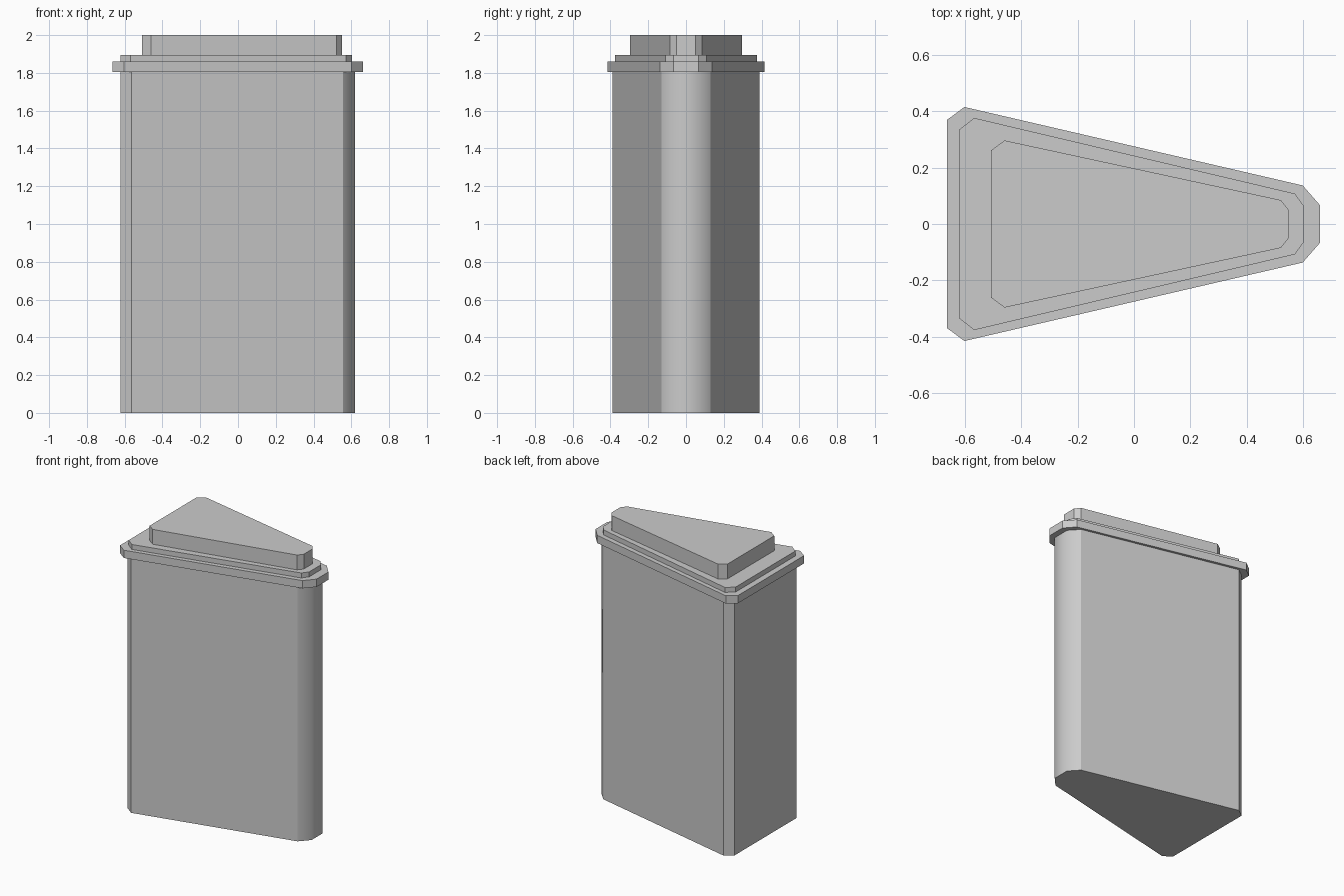
import bpy
import bmesh

if "Cube" in bpy.data.objects:
    bpy.data.objects.remove(bpy.data.objects["Cube"])


def tapered_prism(name, half, z0, z1, round_tip=False):
    """Extrude a half outline (wide end to narrow tip), mirrored across y."""
    outline = [(x, -y) for x, y in half] + [(x, y) for x, y in reversed(half)]
    bm = bmesh.new()
    base = bm.faces.new([bm.verts.new((x, y, z0)) for x, y in outline])
    ext = bmesh.ops.extrude_face_region(bm, geom=[base], use_keep_orig=True)
    top = [v for v in ext["geom"] if isinstance(v, bmesh.types.BMVert)]
    bmesh.ops.translate(bm, verts=top, vec=(0, 0, z1 - z0))
    bmesh.ops.recalc_face_normals(bm, faces=bm.faces[:])

    # Blend shading only across the two vertical edges at the narrow tip
    if round_tip:
        tip_x = half[-1][0]
        for f in bm.faces:
            f.smooth = True
        for e in bm.edges:
            a, b = e.verts
            vertical = abs(a.co.z - b.co.z) > 1e-4
            e.smooth = vertical and abs(a.co.x - tip_x) < 1e-4

    mesh = bpy.data.meshes.new(name)
    bm.to_mesh(mesh)
    bm.free()
    obj = bpy.data.objects.new(name, mesh)
    bpy.context.collection.objects.link(obj)
    return obj


# Tall wedge-shaped body with a softened narrow end
tapered_prism("body", [(-0.622, 0.345), (-0.565, 0.388), (0.557, 0.13), (0.62, 0.062)],
              0.0, 1.805, round_tip=True)

# Overhanging rim
tapered_prism("rim", [(-0.665, 0.37), (-0.603, 0.416), (0.6, 0.137), (0.662, 0.066)],
              1.805, 1.86)

# Thin step above the rim
tapered_prism("lid_step", [(-0.622, 0.335), (-0.568, 0.377), (0.572, 0.108), (0.603, 0.065)],
              1.86, 1.895)

# Raised top block
tapered_prism("top_block", [(-0.508, 0.262), (-0.46, 0.297), (0.522, 0.085), (0.55, 0.05)],
              1.895, 2.0)
